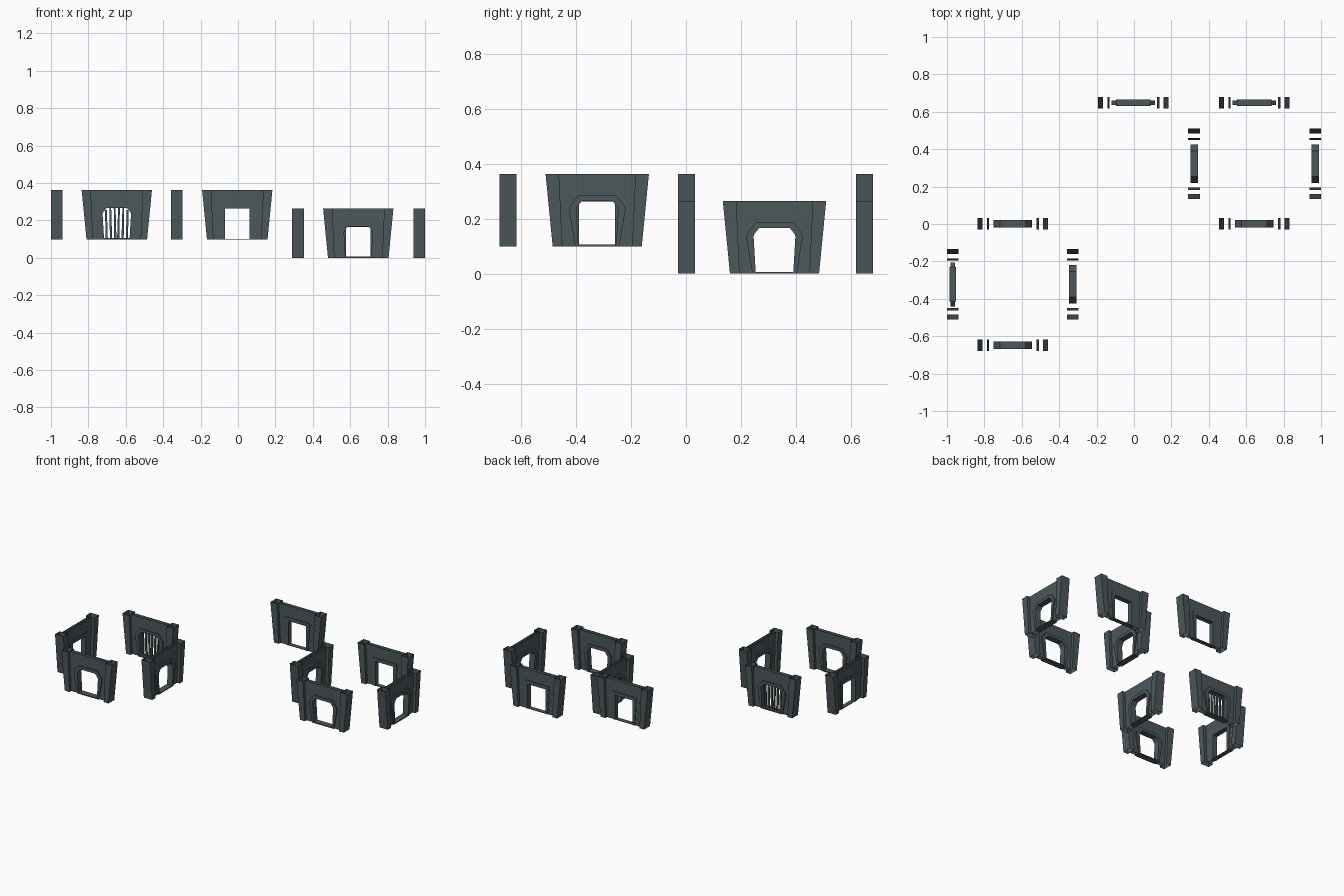
import bpy, bmesh, math
from mathutils import Matrix

if "Cube" in bpy.data.objects:
    bpy.data.objects.remove(bpy.data.objects["Cube"])

H = 0.264      # gate height
LIFT = 0.099   # height of the raised gates

stone = bpy.data.materials.new("dark slate")
stone.diffuse_color = (0.072, 0.096, 0.105, 1)
stone.use_nodes = True
stone.node_tree.nodes["Principled BSDF"].inputs["Base Color"].default_value = stone.diffuse_color


def mirror(half):
    """Closed symmetric outline from its right half (bottom to top)."""
    return half + [(-x, z) for x, z in reversed(half)]


def sheet(bm, pts, y, front):
    """Flat face in the xz plane facing -y (front) or +y."""
    f = bm.faces.new([bm.verts.new((x, y, z)) for x, z in pts])
    f.normal_update()
    if (f.normal.y < 0) != front:
        f.normal_flip()


def prism(bm, pts, depth, skip_horizontal=False):
    """Outline extruded along y; skip_horizontal leaves top and bottom open."""
    a = [bm.verts.new((x, -depth, z)) for x, z in pts]
    b = [bm.verts.new((x, depth, z)) for x, z in pts]
    faces = [bm.faces.new(a), bm.faces.new(list(reversed(b)))]
    n = len(pts)
    for i in range(n):
        j = (i + 1) % n
        if skip_horizontal and abs(pts[i][1] - pts[j][1]) < 1e-5:
            continue
        faces.append(bm.faces.new((a[i], b[i], b[j], a[j])))
    bmesh.ops.recalc_face_normals(bm, faces=faces)


def finish(bm, name, place):
    me = bpy.data.meshes.new(name)
    bm.to_mesh(me)
    bm.free()
    me.materials.append(stone)
    ob = bpy.data.objects.new(name, me)
    ob.matrix_world = place
    bpy.context.collection.objects.link(ob)


def ring(outer, inner):
    """Arch outline: outer half-profile around inner half-profile, open below."""
    o, i = mirror(outer), mirror(inner)
    return o + list(reversed(i))


ARCH_OUT = [(0.080, 0), (0.103, 0.135), (0.098, 0.150), (0.068, 0.187)]
ARCH_IN = [(0.068, 0), (0.076, 0.135), (0.073, 0.145), (0.055, 0.167)]
DOOR_OUT = [(0.090, 0), (0.117, 0.165), (0.092, 0.187)]
DOOR_IN = [(0.066, 0), (0.066, 0.165)]


def gate(x, y, z, turned, arched, bars=False):
    place = Matrix.Translation((x, y, z))
    if turned:
        place = place @ Matrix.Rotation(math.pi / 2, 4, 'Z')

    # flared end pillars, hollow with open ends
    bm = bmesh.new()
    for s in (-1, 1):
        prism(bm, [(s * 0.127, 0), (s * 0.162, 0), (s * 0.188, H), (s * 0.139, H)],
              0.031, True)
    finish(bm, "end_pillars", place)

    # two wall sheets with a notch for the doorway
    out, inn = (ARCH_OUT, ARCH_IN) if arched else (DOOR_OUT, DOOR_IN)
    bm = bmesh.new()
    wall = ring([(0.127, 0), (0.139, H)], out)
    sheet(bm, wall, -0.012, True)
    sheet(bm, wall, 0.012, False)
    finish(bm, "wall", place)

    # raised doorway surround
    bm = bmesh.new()
    prism(bm, ring(out, inn), 0.020 if arched else 0.0125)
    if not arched:
        prism(bm, ring([(0.080, 0), (0.092, 0.165), (0.088, 0.187)],
                       [(0.0655, 0), (0.0655, 0.1645)]), 0.017)
    finish(bm, "door_surround", place)

    # threshold
    bm = bmesh.new()
    t = 0.007 if arched else 0.003
    prism(bm, [(-0.068, 0), (0.068, 0), (0.068, t), (-0.068, t)],
          0.020 if arched else 0.015)
    finish(bm, "threshold", place)

    # leaning grille bars
    if bars:
        bm = bmesh.new()
        for k in range(6):
            c = -0.058 + k * 0.0232
            lean = 0.004 * (-1 if k < 3 else 1)
            w = 0.006
            top = 0.167 if abs(c) < 0.05 else 0.158
            prism(bm, [(c - w - lean, 0), (c + w - lean, 0),
                       (c + w * 0.8, top), (c - w * 0.8, top)], 0.005)
        finish(bm, "grille_bars", place)


# raised group on the left
gate(-0.648, 0.001, LIFT, False, True, True)
gate(-0.648, -0.648, LIFT, False, True)
gate(-0.969, -0.323, LIFT, True, False)
gate(-0.328, -0.323, LIFT, True, True)
# single raised gate at the back
gate(-0.004, 0.649, LIFT, False, False)
# ground group on the right
gate(0.643, 0.001, 0, False, True)
gate(0.643, 0.649, 0, False, False)
gate(0.321, 0.322, 0, True, True)
gate(0.969, 0.322, 0, True, True)
